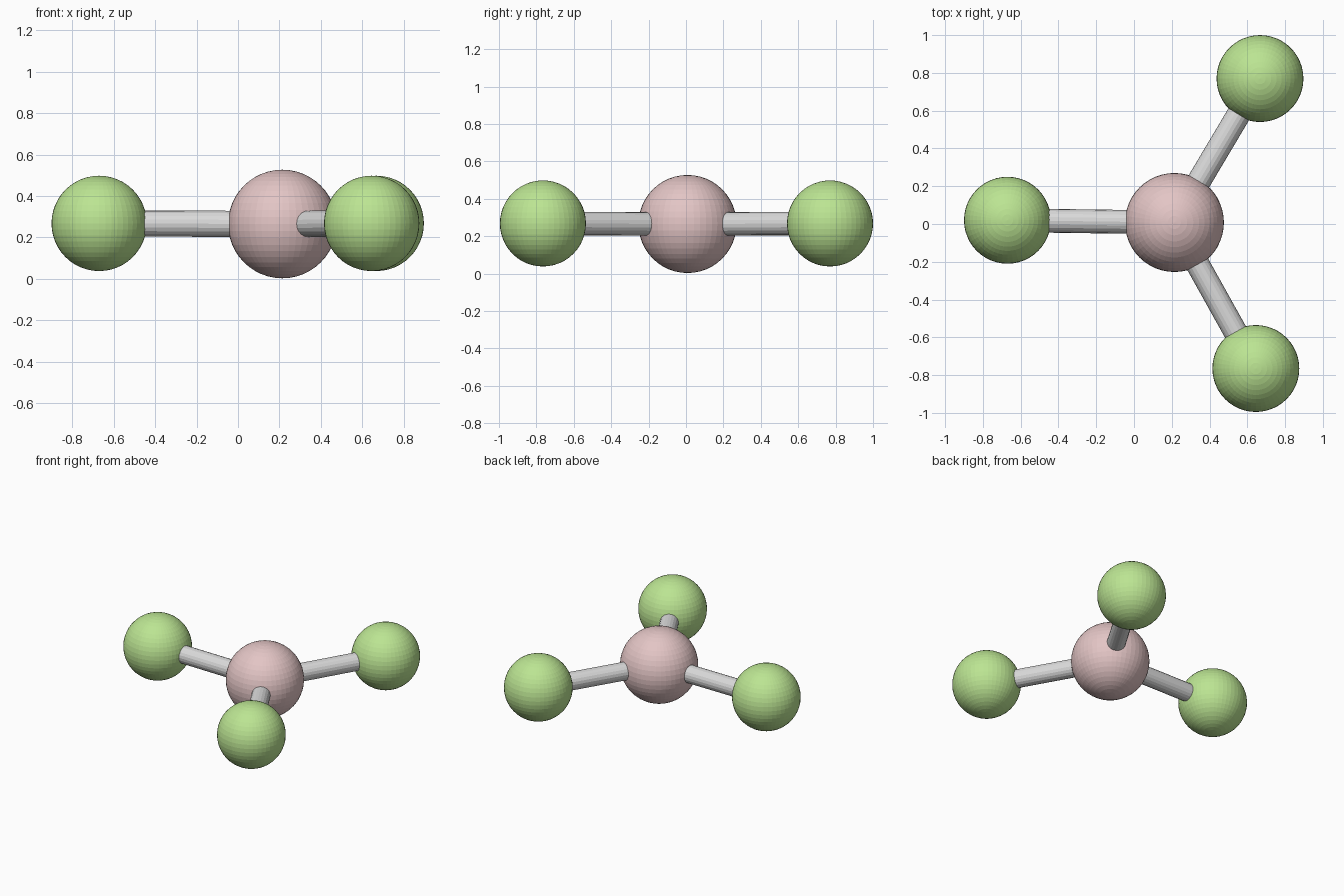
import bpy
from mathutils import Vector

if "Cube" in bpy.data.objects:
    bpy.data.objects.remove(bpy.data.objects["Cube"])

Z = 0.265


def material(name, rgb):
    m = bpy.data.materials.new(name)
    m.diffuse_color = (*rgb, 1)
    m.use_nodes = True
    m.node_tree.nodes["Principled BSDF"].inputs["Base Color"].default_value = m.diffuse_color
    return m


pink = material("dusty_pink", (0.77, 0.56, 0.56))
green = material("light_green", (0.50, 0.78, 0.29))
grey = material("light_grey", (0.70, 0.70, 0.70))


def ball(name, centre, radius, mat):
    bpy.ops.mesh.primitive_uv_sphere_add(segments=48, ring_count=24,
                                         radius=radius, location=centre)
    ob = bpy.context.object
    ob.name = name
    ob.data.materials.append(mat)


def rod(name, a, b, radius, mat):
    d = b - a
    bpy.ops.mesh.primitive_cylinder_add(vertices=20, radius=radius,
                                        depth=d.length, location=(a + b) / 2)
    ob = bpy.context.object
    ob.name = name
    ob.rotation_mode = 'QUATERNION'
    ob.rotation_quaternion = d.to_track_quat('Z', 'Y')
    ob.data.materials.append(mat)


# Central atom
centre = Vector((0.214, 0.008, Z))
ball("central_atom", centre, 0.262, pink)

# Three outer atoms, each joined to the centre by a bond rod
outer = {"left": (-0.67, 0.02), "back": (0.667, 0.77), "front": (0.645, -0.765)}
for side, (x, y) in outer.items():
    p = Vector((x, y, Z + 0.003))
    ball(side + "_outer_atom", p, 0.23, green)
    rod(side + "_bond", centre, p, 0.063, grey)
